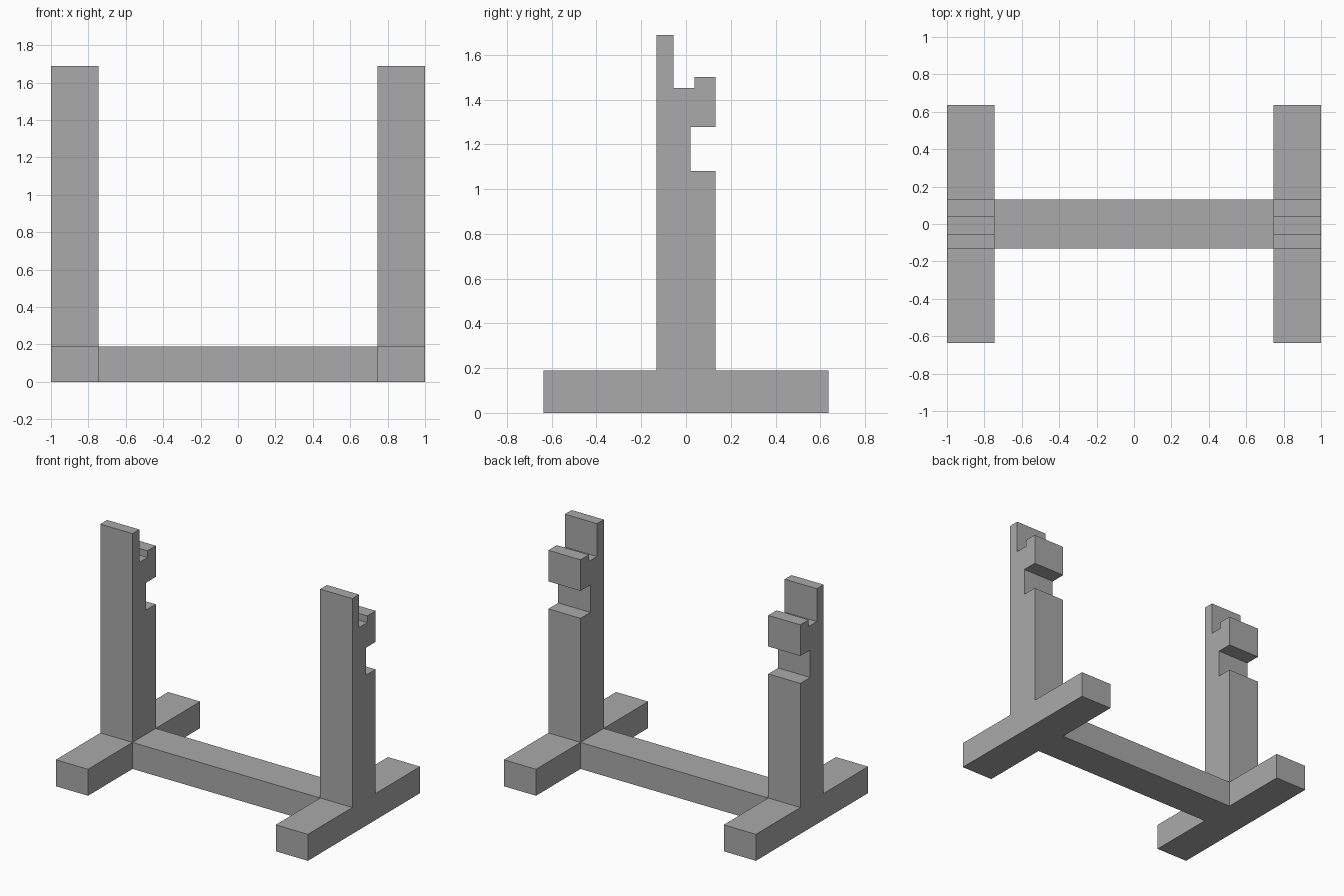
import bpy, bmesh

if "Cube" in bpy.data.objects:
    bpy.data.objects.remove(bpy.data.objects["Cube"])

FOOT, POST, BASE_H = 0.636, 0.132, 0.19
X_IN, X_OUT = 0.745, 1.0

# Dark grey finish shared by all parts
grey = bpy.data.materials.new("dark_grey")
grey.diffuse_color = (0.4, 0.4, 0.4, 1)
grey.use_nodes = True
grey.node_tree.nodes["Principled BSDF"].inputs["Base Color"].default_value = grey.diffuse_color


def extrude_x(name, profile, x0, x1):
    """Extrude a closed (y, z) profile from x0 to x1."""
    bm = bmesh.new()
    face = bm.faces.new([bm.verts.new((x0, y, z)) for y, z in profile])
    out = bmesh.ops.extrude_face_region(bm, geom=[face])
    verts = [v for v in out["geom"] if isinstance(v, bmesh.types.BMVert)]
    bmesh.ops.translate(bm, verts=verts, vec=(x1 - x0, 0, 0))
    bmesh.ops.recalc_face_normals(bm, faces=bm.faces)
    mesh = bpy.data.meshes.new(name)
    bm.to_mesh(mesh)
    bm.free()
    mesh.materials.append(grey)
    obj = bpy.data.objects.new(name, mesh)
    bpy.context.collection.objects.link(obj)
    return obj


# Side stand: foot, post, rear notch, cradle slot and tall front lip
stand = [
    (-FOOT, 0), (FOOT, 0), (FOOT, BASE_H), (POST, BASE_H),
    (POST, 1.08), (0.02, 1.08), (0.02, 1.277), (POST, 1.277),
    (POST, 1.5), (0.037, 1.5), (0.037, 1.452), (-0.055, 1.452),
    (-0.055, 1.688), (-POST, 1.688), (-POST, BASE_H), (-FOOT, BASE_H),
]
extrude_x("left_stand", stand, -X_OUT, -X_IN)
extrude_x("right_stand", stand, X_IN, X_OUT)

# Floor beam joining the stands
beam = [(-POST, 0), (POST, 0), (POST, BASE_H), (-POST, BASE_H)]
extrude_x("cross_beam", beam, -X_IN, X_IN)
